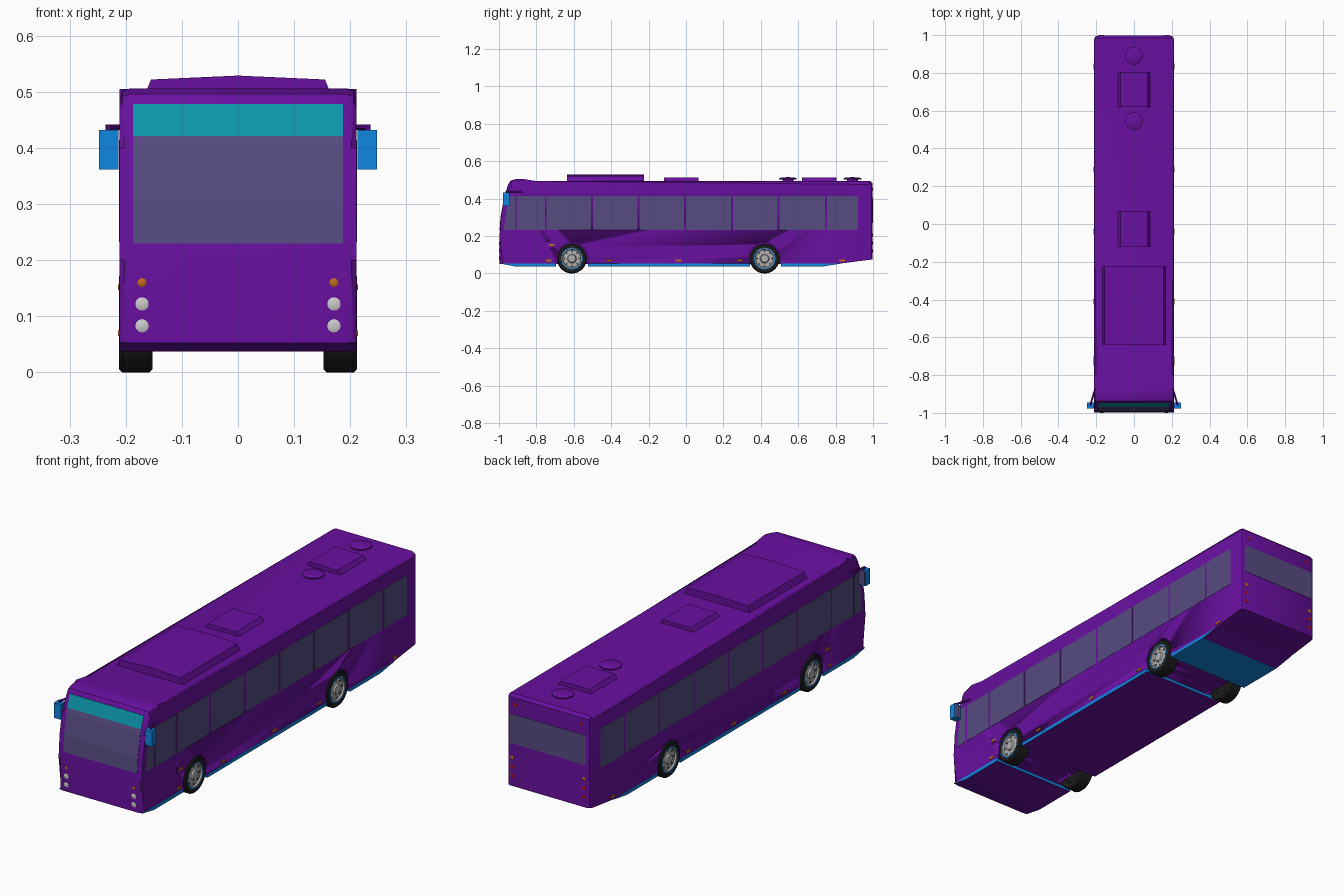
import bpy, bmesh
from math import radians, cos, sin, pi
from mathutils import Vector, Matrix

if "Cube" in bpy.data.objects:
    bpy.data.objects.remove(bpy.data.objects["Cube"])


def material(name, rgb):
    m = bpy.data.materials.new(name)
    m.diffuse_color = (*rgb, 1)
    m.use_nodes = True
    m.node_tree.nodes["Principled BSDF"].inputs["Base Color"].default_value = m.diffuse_color
    return m


PURPLE = material("purple_paint", (0.14, 0.005, 0.35))
BLUE = material("blue_trim", (0.005, 0.24, 0.75))
TEAL = material("teal_panel", (0.004, 0.31, 0.42))
GLASS = material("tinted_glass", (0.095, 0.07, 0.22))
BLACK = material("rubber", (0.012, 0.012, 0.012))
AMBER = material("amber_lens", (0.5, 0.15, 0.01))
RED = material("red_lens", (0.5, 0.01, 0.02))
WHITE = material("lamp_glass", (0.6, 0.6, 0.6))
METAL = material("rim_metal", (0.45, 0.45, 0.45))
DARK = material("dark_metal", (0.06, 0.06, 0.06))


def finish(name, bm, mat, smooth=None):
    bmesh.ops.recalc_face_normals(bm, faces=bm.faces)
    me = bpy.data.meshes.new(name)
    bm.to_mesh(me)
    bm.free()
    if smooth:
        me.shade_smooth()
        me.set_sharp_from_angle(angle=radians(smooth))
    if mat:
        me.materials.append(mat)
    ob = bpy.data.objects.new(name, me)
    bpy.context.collection.objects.link(ob)
    return ob


def prism_bm(pts, a, b, axis="x"):
    # extrude a 2D outline between a and b along x (y,z outline) or y (x,z outline)
    bm = bmesh.new()
    place = (lambda t, p: (t, p[0], p[1])) if axis == "x" else (lambda t, p: (p[0], t, p[1]))
    lo = [bm.verts.new(place(a, p)) for p in pts]
    hi = [bm.verts.new(place(b, p)) for p in pts]
    bm.faces.new(lo)
    bm.faces.new(hi)
    n = len(pts)
    for i in range(n):
        j = (i + 1) % n
        bm.faces.new((lo[i], lo[j], hi[j], hi[i]))
    return bm


def prism(name, pts, a, b, mat, axis="x"):
    return finish(name, prism_bm(pts, a, b, axis), mat)


def box(name, x, y, z, mat):
    return prism(name, [(y[0], z[0]), (y[1], z[0]), (y[1], z[1]), (y[0], z[1])], x[0], x[1], mat)


def lathe(name, profile, origin, direction, mat, segs=32):
    # revolve (radius, height) points around a direction
    bm = bmesh.new()
    rings = [[bm.verts.new((r * cos(2 * pi * k / segs), r * sin(2 * pi * k / segs), h))
              for k in range(segs)] for r, h in profile]
    for a, b in zip(rings, rings[1:]):
        for k in range(segs):
            j = (k + 1) % segs
            bm.faces.new((a[k], a[j], b[j], b[k]))
    bmesh.ops.remove_doubles(bm, verts=bm.verts, dist=1e-5)
    rot = Vector((0, 0, 1)).rotation_difference(Vector(direction)).to_matrix().to_4x4()
    bm.transform(Matrix.Translation(origin) @ rot)
    return finish(name, bm, mat, 35)


def lamp(name, origin, direction, r, mat):
    return lathe(name, [(0, -0.004), (r, -0.004), (r, 0.001), (r * 0.6, 0.003), (0, 0.003)],
                 origin, direction, mat, 12)


def rod(name, p, q, r, mat):
    d = Vector(q) - Vector(p)
    return lathe(name, [(0, 0), (r, 0), (r, d.length), (0, d.length)], p, d, mat, 8)


W = 0.211
SIDES = ((-1, "left"), (1, "right"))
AXLES = ((-0.61, "front"), (0.42, "rear"))
FRONT = [(-0.997, 0.052), (-0.997, 0.2), (-0.99, 0.3), (-0.972, 0.4), (-0.948, 0.48)]

# body shell with rounded roof, front and rear corners
outline = FRONT + [(-0.938, 0.496), (-0.905, 0.506), (-0.87, 0.505), (-0.8, 0.494),
                   (0.985, 0.494), (0.997, 0.482), (0.997, 0.075), (0.8, 0.05), (-0.9, 0.05)]
bm = prism_bm(outline, -W, W)
rim_edges = [e for e in bm.edges
             if abs(e.verts[0].co.x - e.verts[1].co.x) < 1e-5
             and not all(v.co.z < 0.08 for v in e.verts)]
bmesh.ops.bevel(bm, geom=rim_edges, offset=0.018, segments=2, profile=0.5, affect="EDGES")
body = finish("body_shell", bm, PURPLE, 25)

# wheel wells
for y, end in AXLES:
    for s, side in SIDES:
        cutter = lathe(f"{end}_{side}_well_cutter", [(0, 0), (0.086, 0), (0.086, 0.12), (0, 0.12)],
                       (s * 0.14, y, 0.08), (s, 0, 0), None)
        cutter.hide_render = True
        cutter.hide_viewport = True
        cut = body.modifiers.new("wheel_well", "BOOLEAN")
        cut.operation = "DIFFERENCE"
        cut.solver = "EXACT"
        cut.object = cutter

# lower skirts: blue sides, purple undersides except the rear one
skirts = {
    "front_skirt": [(-0.996, 0.053), (-0.91, 0.037), (-0.696, 0.037), (-0.696, 0.053)],
    "middle_skirt": [(-0.524, 0.053), (-0.524, 0.037), (0.342, 0.037), (0.342, 0.053)],
    "rear_skirt": [(0.508, 0.053), (0.508, 0.037), (0.73, 0.037), (0.83, 0.053)],
}
for name, pts in skirts.items():
    ob = prism(name, pts, -W - 0.0008, W + 0.0008, BLUE)
    ob.data.materials.append(PURPLE)
    for f in ob.data.polygons:
        if f.normal.z < -0.5 and (name != "rear_skirt" or f.center.y > 0.73):
            f.material_index = 1


# windscreen and destination panel follow the curved front
def front_y(z):
    for (y0, z0), (y1, z1) in zip(FRONT, FRONT[1:]):
        if z <= z1:
            return y0 + (y1 - y0) * (z - z0) / (z1 - z0)


def front_panel(name, zs, mat):
    outer = [(front_y(z) - 0.002, z) for z in zs]
    inner = [(front_y(z) + 0.004, z) for z in reversed(zs)]
    prism(name, outer + inner, -0.187, 0.187, mat)


front_panel("windscreen", (0.23, 0.3, 0.4, 0.421), GLASS)
front_panel("destination_panel", (0.421, 0.45, 0.478), TEAL)

# rear window
box("rear_window", (-0.192, 0.192), (0.99, 0.9985), (0.27, 0.405), GLASS)

# side windows, marker lamps, mirrors
ZB, ZT = 0.232, 0.414
splits = [(-0.905, -0.755), (-0.745, -0.508), (-0.498, -0.258), (-0.248, -0.01),
          (0.0, 0.24), (0.25, 0.49), (0.5, 0.743), (0.753, 0.92)]
for s, side in SIDES:
    near, far = s * (W - 0.003), s * (W + 0.001)
    prism(f"{side}_quarter_window", [(-0.974, ZB), (-0.915, ZB), (-0.915, ZT), (-0.949, ZT)],
          near, far, GLASS)
    for i, span in enumerate(splits):
        box(f"{side}_window_{i + 1}", (near, far), span, (ZB, ZT), GLASS)
    for i, (y, z) in enumerate([(-0.733, 0.07), (-0.41, 0.07), (-0.04, 0.07), (0.287, 0.07),
                                (0.834, 0.07), (-0.717, 0.152)]):
        box(f"{side}_marker_{i + 1}", (near, s * (W + 0.003)), (y - 0.015, y + 0.015),
            (z - 0.005, z + 0.005), AMBER)
    box(f"{side}_flap", (near, s * (W + 0.001)), (-0.745, -0.69), (0.135, 0.172), PURPLE)

    rod(f"{side}_mirror_arm", (s * 0.205, -0.87, 0.437), (s * 0.232, -0.962, 0.437), 0.005, PURPLE)
    rod(f"{side}_mirror_stem", (s * 0.231, -0.96, 0.442), (s * 0.231, -0.96, 0.425), 0.005, PURPLE)
    box(f"{side}_mirror", (s * 0.213, s * 0.248), (-0.978, -0.946), (0.362, 0.432), BLUE)
    box(f"{side}_mirror_glass", (s * 0.217, s * 0.244), (-0.947, -0.945), (0.367, 0.427), GLASS)

    # front and rear lamps
    for name, z, r, mat in (("indicator", 0.16, 0.008, AMBER), ("high_beam", 0.122, 0.012, WHITE),
                            ("low_beam", 0.083, 0.012, WHITE)):
        lamp(f"{side}_{name}", (s * 0.171, -0.997, z), (0, -1, 0), r, mat)
    for name, x, z, r, mat in (("rear_indicator", 0.182, 0.205, 0.009, AMBER),
                               ("brake_lamp", 0.182, 0.163, 0.009, RED),
                               ("tail_lamp", 0.182, 0.121, 0.009, RED),
                               ("high_lamp", 0.165, 0.45, 0.008, RED)):
        lamp(f"{side}_{name}", (s * x, 0.997, z), (0, 1, 0), r, mat)

# wheels
for y, end in AXLES:
    for s, side in SIDES:
        o, d, tag = (s * 0.152, y, 0.08), (s, 0, 0), f"{end}_{side}"
        lathe(f"{tag}_tyre", [(0, 0.01), (0.045, 0.01), (0.05, 0), (0.074, 0), (0.08, 0.006),
                              (0.08, 0.054), (0.074, 0.06), (0.057, 0.06), (0.055, 0.03),
                              (0, 0.03)], o, d, BLACK)
        lathe(f"{tag}_rim_ring", [(0.058, 0.05), (0.058, 0.0605), (0.054, 0.0605), (0.052, 0.05)],
              o, d, BLUE)
        lathe(f"{tag}_rim", [(0.054, 0.045), (0.054, 0.059), (0.05, 0.059), (0.047, 0.052),
                             (0.032, 0.05), (0.024, 0.053), (0.02, 0.06), (0, 0.06)], o, d, METAL)
        for k in range(8):
            a = 2 * pi * k / 8
            lathe(f"{tag}_rim_hole_{k + 1}", [(0.0055, 0), (0.0055, 0.004), (0, 0.004)],
                  (s * 0.2, y + 0.04 * cos(a), 0.08 + 0.04 * sin(a)), d, DARK, 10)

# roof units and round vents
prism("roof_air_unit", [(-0.168, 0.49), (-0.155, 0.522), (0, 0.529), (0.155, 0.522), (0.168, 0.49)],
      -0.637, -0.225, PURPLE, "y")
for name, y0, y1 in (("middle_hatch", -0.118, 0.067), ("rear_hatch", 0.62, 0.805)):
    prism(name, [(-0.088, 0.49), (-0.072, 0.512), (0.072, 0.512), (0.088, 0.49)],
          y0, y1, PURPLE, "y")
for name, y in (("front_vent", 0.545), ("rear_vent", 0.89)):
    lathe(name, [(0.03, 0.49), (0.03, 0.502), (0.047, 0.503), (0.047, 0.508), (0.036, 0.513),
                 (0, 0.515)], (0, y, 0), (0, 0, 1), PURPLE, 24)
